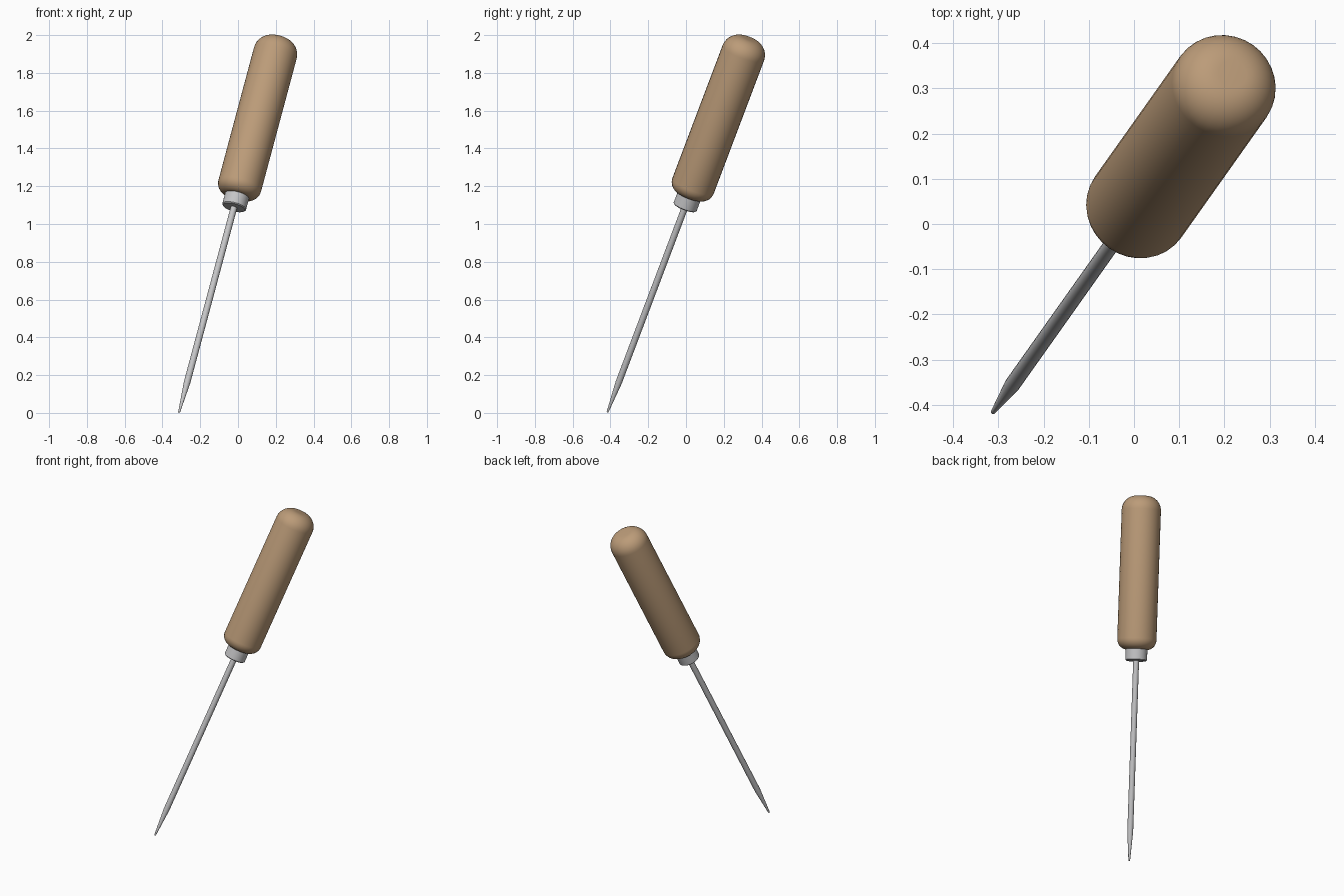
import bpy, bmesh, math
from mathutils import Vector, Matrix

if "Cube" in bpy.data.objects:
    bpy.data.objects.remove(bpy.data.objects["Cube"])

TIP = Vector((-0.312, -0.416, 0.003))
AXIS = Vector((0.243, 0.343, 0.907)).normalized()
POSE = Matrix.Translation(TIP) @ AXIS.to_track_quat('Z', 'Y').to_matrix().to_4x4()

def material(name, col):
    m = bpy.data.materials.new(name)
    m.diffuse_color = (*col, 1)
    m.use_nodes = True
    m.node_tree.nodes["Principled BSDF"].inputs["Base Color"].default_value = m.diffuse_color
    return m

wood = material("light wood", (0.50, 0.33, 0.19))
steel = material("steel", (0.56, 0.56, 0.57))

def arc(cr, cz, rad, a0, a1, n):
    """Profile points (radius, height) on an arc, angles in degrees."""
    return [(cr + rad * math.cos(math.radians(a0 + (a1 - a0) * i / n)),
             cz + rad * math.sin(math.radians(a0 + (a1 - a0) * i / n))) for i in range(n + 1)]

def lathe(name, profile, sides, mat, angle=35):
    """Revolve a profile about the tool axis, with capped ends."""
    bm = bmesh.new()
    rings = [[bm.verts.new((r * math.cos(2 * math.pi * k / sides),
                            r * math.sin(2 * math.pi * k / sides), z))
              for k in range(sides)] for r, z in profile]
    for a, b in zip(rings, rings[1:]):
        for k in range(sides):
            j = (k + 1) % sides
            bm.faces.new((a[k], a[j], b[j], b[k]))
    bm.faces.new(rings[0][::-1])
    bm.faces.new(rings[-1])
    me = bpy.data.meshes.new(name)
    bm.to_mesh(me)
    bm.free()
    me.materials.append(mat)
    ob = bpy.data.objects.new(name, me)
    bpy.context.collection.objects.link(ob)
    ob.matrix_world = POSE
    bpy.ops.object.select_all(action='DESELECT')
    ob.select_set(True)
    bpy.context.view_layer.objects.active = ob
    bpy.ops.object.shade_smooth_by_angle(angle=math.radians(angle))

# Spike: pointed shaft
lathe("spike", [(0.005, 0), (0.0175, 0.175), (0.0175, 1.24)], 16, steel)

# Ferrule between shaft and handle
lathe("ferrule", [(0.060, 1.195), (0.065, 1.200), (0.065, 1.275)], 32, steel)

# Handle: cylinder with a softly rounded base and a domed end
R = 0.117
lathe("handle", arc(R - 0.06, 1.322, 0.06, -90, 0, 8) + arc(R - 0.085, 2.096, 0.085, 0, 90, 10), 32, wood)
